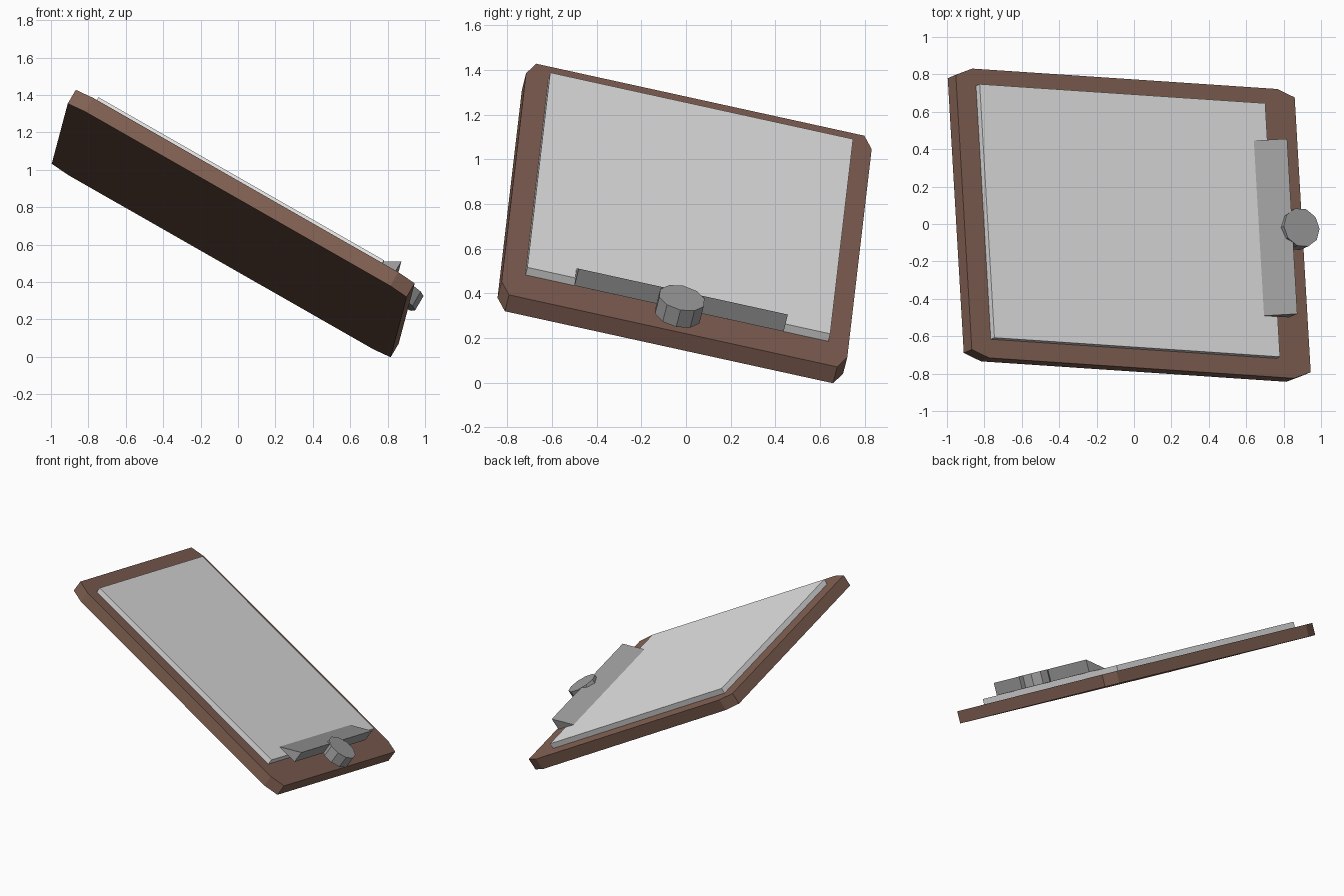
import bpy, math
from mathutils import Matrix, Vector

if "Cube" in bpy.data.objects:
    bpy.data.objects.remove(bpy.data.objects["Cube"])

# Tilted frame: u runs down the board, v across it, n out of its face
u = Vector((0.867, -0.058, -0.495)).normalized()
n = u.cross(Vector((-0.06, 0.975, -0.212))).normalized()
v = n.cross(u)
frame = Matrix((u, v, n)).transposed().to_4x4()
frame.translation = (-0.004, 0.003, 0.749)


def material(name, rgb):
    m = bpy.data.materials.new(name)
    m.diffuse_color = (*rgb, 1)
    m.use_nodes = True
    m.node_tree.nodes["Principled BSDF"].inputs["Base Color"].default_value = m.diffuse_color
    return m


def prism(name, bottom, top, mat):
    """Solid between two matching outlines given in board coordinates."""
    k = len(bottom)
    faces = [tuple(reversed(range(k))), tuple(range(k, 2 * k))]
    faces += [(i, (i + 1) % k, k + (i + 1) % k, k + i) for i in range(k)]
    mesh = bpy.data.meshes.new(name)
    mesh.from_pydata([frame @ Vector(p) for p in bottom + top], [], faces)
    mesh.materials.append(mat)
    ob = bpy.data.objects.new(name, mesh)
    bpy.context.collection.objects.link(ob)
    return ob


def slab(name, outline, low, high, mat):
    return prism(name, [(a, b, low) for a, b in outline],
                 [(a, b, high) for a, b in outline], mat)


wood = material("brown wood", (0.223, 0.12, 0.087))
sheet = material("pale paper", (0.79, 0.79, 0.79))
metal = material("grey metal", (0.34, 0.34, 0.34))

# Backing board with clipped corners
L, W, cu, cv = 1.045, 0.793, 0.104, 0.04
slab("board", [(L, -W + cv), (L, W - cv), (L - cu, W), (-L + cu, W),
               (-L, W - cv), (-L, -W + cv), (-L + cu, -W), (L - cu, -W)],
     -0.087, 0, wood)

# Stack of paper
slab("paper", [(-0.924, -0.69), (0.837, -0.69), (0.837, 0.70), (-0.924, 0.70)],
     0, 0.04, sheet)

# Wedge-shaped clip
wedge = [(0.753, 0.04), (0.907, 0.04), (0.907, 0.13)]
prism("clip", [(a, 0.49, c) for a, c in wedge],
      [(a, -0.47, c) for a, c in wedge], metal)

# Round knob beside the clip
ring = [(0.965 + 0.11 * math.cos(t), 0.007 + 0.107 * math.sin(t))
        for t in (math.tau * i / 10 for i in range(10))]
slab("knob", ring, 0.04, 0.13, metal)
